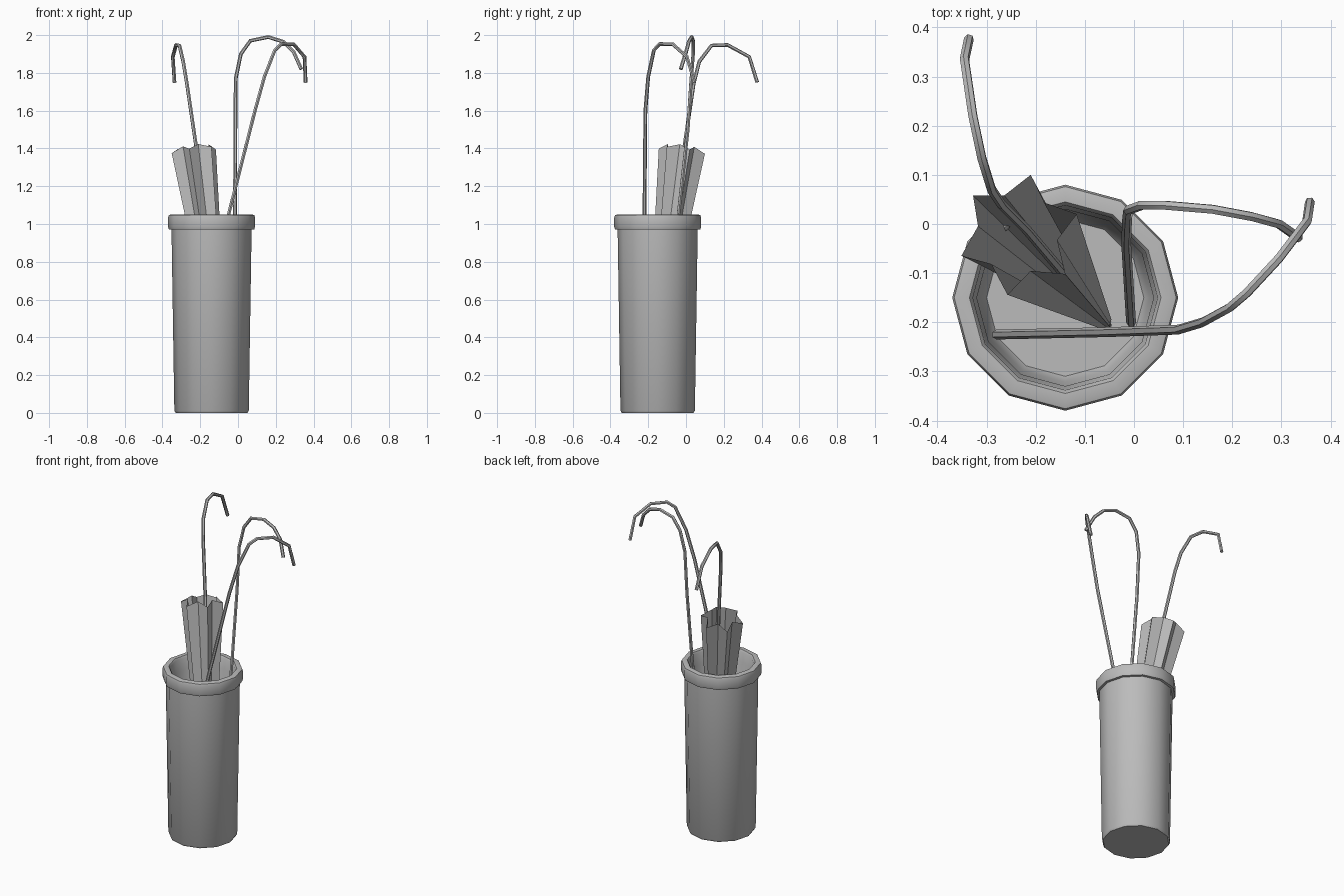
import bpy, bmesh
from math import sin, cos, pi, radians
from mathutils import Vector

cube = bpy.data.objects.get("Cube")
if cube:
    bpy.data.objects.remove(cube, do_unlink=True)

GREY = (0.5, 0.5, 0.5, 1)
mat = bpy.data.materials.new("plain grey")
mat.use_nodes = True
mat.diffuse_color = GREY
mat.node_tree.nodes["Principled BSDF"].inputs["Base Color"].default_value = GREY


def finish(ob, angle):
    bpy.ops.object.select_all(action="DESELECT")
    ob.select_set(True)
    bpy.context.view_layer.objects.active = ob
    if ob.type == "CURVE":
        bpy.ops.object.convert(target="MESH")
        ob = bpy.context.object
    bpy.ops.object.shade_smooth_by_angle(angle=radians(angle))


def skin(name, rings, caps, angle):
    """Join rings of points into a surface, closing the listed ring ends."""
    bm = bmesh.new()
    loops = [[bm.verts.new(p) for p in ring] for ring in rings]
    n = len(loops[0])
    for a, b in zip(loops, loops[1:]):
        for i in range(n):
            j = (i + 1) % n
            bm.faces.new((a[i], a[j], b[j], b[i]))
    for c in caps:
        bm.faces.new(loops[c])
    bmesh.ops.recalc_face_normals(bm, faces=bm.faces)
    me = bpy.data.meshes.new(name)
    bm.to_mesh(me)
    bm.free()
    ob = bpy.data.objects.new(name, me)
    bpy.context.collection.objects.link(ob)
    me.materials.append(mat)
    finish(ob, angle)


def lathe(name, profile, center, sides=12):
    rings = [[(center[0] + r * cos(2 * pi * i / sides),
               center[1] + r * sin(2 * pi * i / sides), z) for i in range(sides)]
             for r, z in profile]
    skin(name, rings, (0, -1), 50)


def tube(name, points, radius=0.01):
    cu = bpy.data.curves.new(name, "CURVE")
    cu.dimensions = "3D"
    cu.bevel_depth = radius
    cu.bevel_resolution = 1
    cu.use_fill_caps = True
    sp = cu.splines.new("POLY")
    sp.points.add(len(points) - 1)
    for p, co in zip(sp.points, points):
        p.co = (*co, 1)
    cu.materials.append(mat)
    ob = bpy.data.objects.new(name, cu)
    bpy.context.collection.objects.link(ob)
    finish(ob, 50)


# Stand: outer wall, rolled rim, stepped lip, inner wall and floor
lathe("stand", [
    (0.19, 0), (0.197, 0.012), (0.212, 0.97), (0.226, 0.972), (0.23, 0.985),
    (0.23, 1.035), (0.226, 1.047), (0.215, 1.05), (0.195, 1.05), (0.188, 1.04),
    (0.186, 0.975), (0.18, 0.96), (0.172, 0.05), (0.16, 0.03),
], (-0.14, -0.15))

# Folded umbrella canopy: an open, pleated cone leaning to the back right
tip, top = Vector((-0.06, -0.2, 0.08)), Vector((-0.234, -0.022, 1.385))
axis = (top - tip).normalized()
side = Vector((1, 0, 0))
side = (side - axis * side.dot(axis)).normalized()
back = axis.cross(side)


def pleats(center, radius, fold_rise):
    ring = []
    for i in range(12):
        a = radians(19 + 30 * i)
        fold = i % 2
        r = radius * (0.66 if fold else 1)
        ring.append(center + side * r * cos(a) + back * r * sin(a) + axis * fold * fold_rise)
    return ring


skin("umbrella_canopy", [pleats(tip, 0.015, 0), pleats(top, 0.125, 0.025)], (0,), 25)

# Handles with hooked ends
tube("umbrella_handle", [
    (-0.055, -0.205, 0.04), (-0.22, -0.01, 1.4), (-0.27, 0.04, 1.74), (-0.29, 0.07, 1.86),
    (-0.31, 0.135, 1.945), (-0.328, 0.22, 1.948), (-0.345, 0.335, 1.885), (-0.336, 0.377, 1.75)])
tube("back_cane", [
    (-0.006, -0.2, 0.04), (-0.016, -0.04, 1.05), (-0.014, 0.01, 1.5), (-0.012, 0.028, 1.77),
    (0.015, 0.038, 1.9), (0.065, 0.038, 1.97), (0.16, 0.03, 1.99),
    (0.24, 0.015, 1.965), (0.295, 0.0, 1.91), (0.335, -0.028, 1.82)])
tube("front_cane", [
    (-0.28, -0.225, 0.1), (-0.05, -0.22, 1.05), (0.09, -0.215, 1.6), (0.14, -0.2, 1.78),
    (0.195, -0.17, 1.92), (0.23, -0.14, 1.953), (0.295, -0.07, 1.952),
    (0.352, 0.005, 1.885), (0.358, 0.045, 1.75)])
